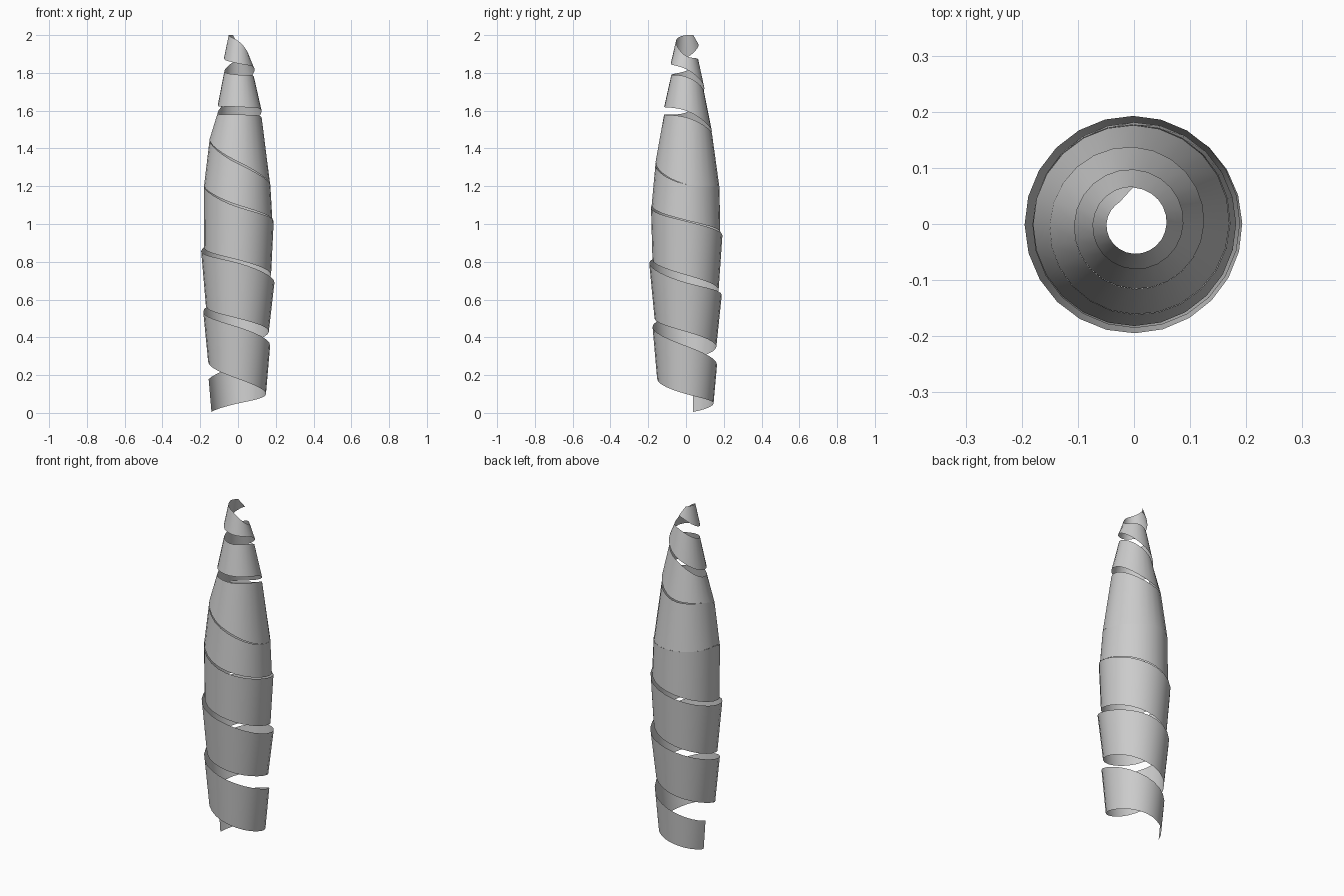
import bpy
import bmesh
import math

cube = bpy.data.objects.get("Cube")
if cube:
    bpy.data.objects.remove(cube, do_unlink=True)

# Heights of the ribbon's two edges, one value per quarter turn
LOWER_Z = [0, .05, .1, .18, .27, .35, .43, .5, .565, .65, .73, .81, .875, .955,
           1.02, 1.1, 1.2, 1.2, 1.21, 1.33, 1.45, 1.49, 1.6, 1.62, 1.63, 1.72,
           1.82, 1.85, 1.88, 1.95]
UPPER_Z = [.17, .254, .355, .455, .535, .624, .69, .794, .857, .94, 1.015, 1.09,
           1.2, 1.2, 1.21, 1.32, 1.45, 1.48, 1.565, 1.58, 1.59, 1.7, 1.78, 1.79,
           1.81, 1.87, 1.89, 1.97, 2, 2]
# Radii of the two edges, one value per half turn
LOWER_R = [.145, .148, .158, .163, .17, .175, .18, .182, .18, .17, .15, .125,
           .107, .088, .074, .062]
UPPER_R = [.16, .17, .184, .193, .195, .189, .181, .171, .15, .125, .107, .084,
           .072, .058, .049, .042]

SIDES = 24
START_TURN = 0.04
END_TURN = 7.25
END_SLANT = 0.1


def sample(values, position):
    """Smooth curve through evenly spaced values."""
    last = len(values) - 1
    i = min(int(position), last - 1)
    f = position - i
    a, b, c, d = (values[min(max(k, 0), last)] for k in range(i - 1, i + 3))
    m, n = (c - a) / 2, (d - b) / 2
    if (c - b) * m <= 0:
        m = 0
    if (c - b) * n <= 0:
        n = 0
    return ((2 * b - 2 * c + m + n) * f ** 3
            + (3 * c - 3 * b - 2 * m - n) * f ** 2 + m * f + b)


def edge_point(turn, radii, heights):
    angle = math.pi - math.tau * turn
    r = sample(radii, turn * 2)
    return (r * math.cos(angle), r * math.sin(angle),
            min(max(sample(heights, turn * 4), 0), 2))


# Shared grey colour
grey = bpy.data.materials.new("plain_grey")
grey.use_nodes = True
colour = (0.6, 0.6, 0.6, 1)
grey.diffuse_color = colour
grey.node_tree.nodes["Principled BSDF"].inputs["Base Color"].default_value = colour

# Tapered ribbon winding up to the tip
bm = bmesh.new()
steps = round((END_TURN - START_TURN) * SIDES)
previous = None
for s in range(steps + 1):
    turn = START_TURN + (END_TURN - START_TURN) * s / steps
    upper_turn = min(turn, END_TURN - END_SLANT + (turn - END_TURN + END_SLANT) * 0.05)
    pair = (bm.verts.new(edge_point(turn, LOWER_R, LOWER_Z)),
            bm.verts.new(edge_point(upper_turn, UPPER_R, UPPER_Z)))
    if previous:
        bm.faces.new((pair[0], previous[0], previous[1], pair[1]))
    previous = pair
bm.normal_update()
mesh = bpy.data.meshes.new("spiral_ribbon")
bm.to_mesh(mesh)
bm.free()
mesh.materials.append(grey)
ribbon = bpy.data.objects.new("spiral_ribbon", mesh)
bpy.context.collection.objects.link(ribbon)

bpy.context.view_layer.objects.active = ribbon
ribbon.select_set(True)
bpy.ops.object.shade_smooth_by_angle(angle=math.radians(40))
